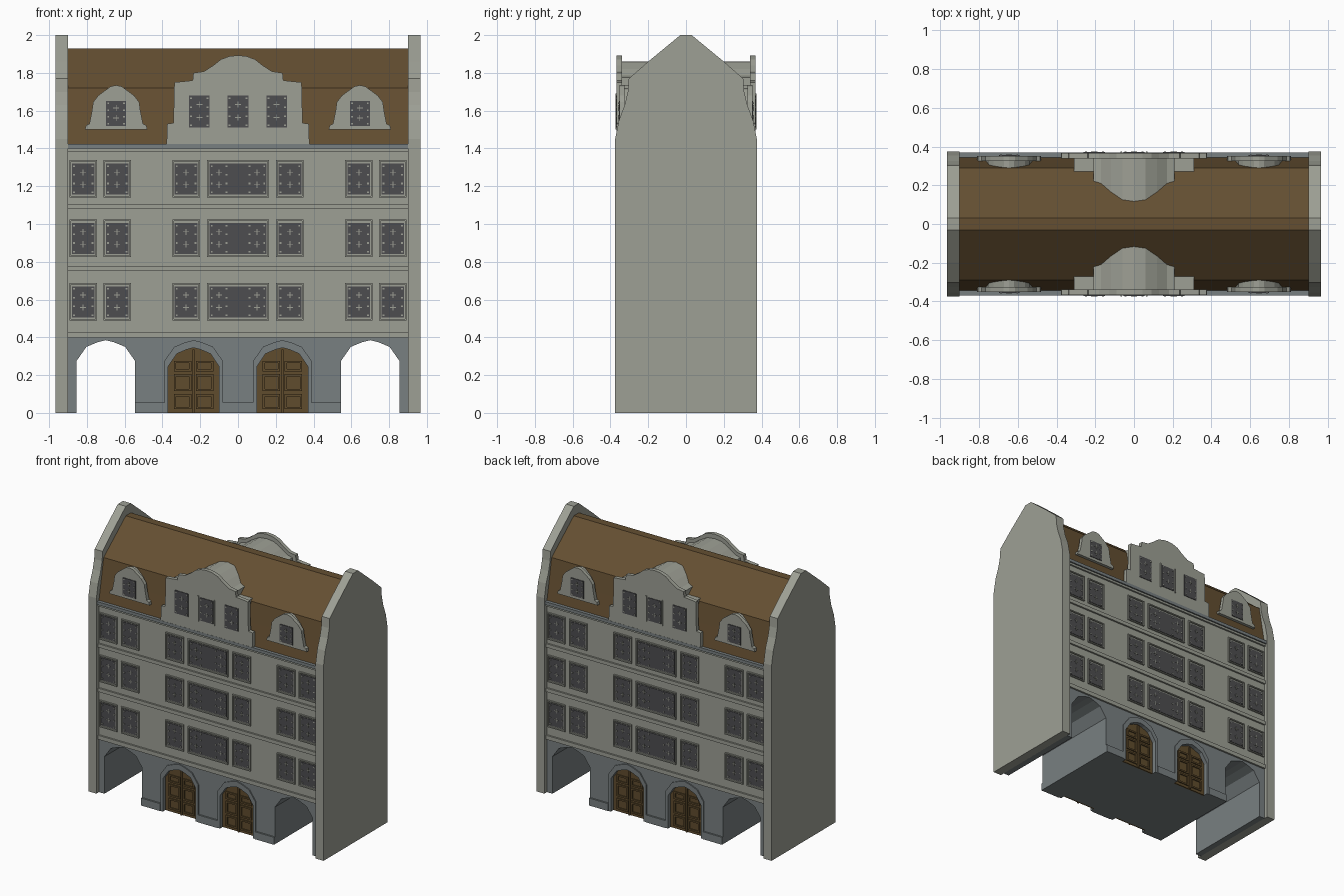
import bpy, bmesh

if "Cube" in bpy.data.objects:
    bpy.data.objects.remove(bpy.data.objects["Cube"])

def mat(name, rgb):
    m = bpy.data.materials.new(name)
    m.diffuse_color = (*rgb, 1)
    m.use_nodes = True
    m.node_tree.nodes["Principled BSDF"].inputs["Base Color"].default_value = m.diffuse_color
    return m

STONE = mat("light_stone", (0.34, 0.35, 0.30))
BASE = mat("blue_grey_stone", (0.19, 0.215, 0.22))
ROOF = mat("brown_tiles", (0.128, 0.078, 0.031))
WOOD = mat("brown_wood", (0.115, 0.072, 0.026))
GLASS = mat("dark_glass", (0.075, 0.075, 0.08))

def finish(bm, name, material):
    bmesh.ops.recalc_face_normals(bm, faces=bm.faces)
    me = bpy.data.meshes.new(name)
    bm.to_mesh(me)
    bm.free()
    me.materials.append(material)
    ob = bpy.data.objects.new(name, me)
    bpy.context.collection.objects.link(ob)
    return ob

def prism(name, pts, a, b, material, axis="y", s=1):
    """Extrude a 2D outline between a and b; s=-1 turns it to the rear."""
    bm = bmesh.new()
    place = (lambda p, d: (s * p[0], s * d, p[1])) if axis == "y" else (lambda p, d: (d, p[0], p[1]))
    lo = [bm.verts.new(place(p, a)) for p in pts]
    hi = [bm.verts.new(place(p, b)) for p in pts]
    bm.faces.new(lo)
    bm.faces.new(hi[::-1])
    for i in range(len(pts)):
        j = (i + 1) % len(pts)
        bm.faces.new((lo[i], hi[i], hi[j], lo[j]))
    return finish(bm, name, material)

def boxes(name, items, material, s=1):
    """Join boxes given as (x0, x1, y0, y1, z0, z1)."""
    bm = bmesh.new()
    for x0, x1, y0, y1, z0, z1 in items:
        r = bmesh.ops.create_cube(bm, size=1)
        for v in r["verts"]:
            v.co = (s * (x1 if v.co.x > 0 else x0), s * (y1 if v.co.y > 0 else y0),
                    z1 if v.co.z > 0 else z0)
    return finish(bm, name, material)

def mirrored(half):
    """Complete a left half outline that ends at the centre line."""
    return half + [(-x, z) for x, z in reversed(half) if abs(x) > 1e-6]

def arch(cx, w, spring, top):
    """Faceted arch outline from left foot to right foot."""
    h = top - spring
    return [(cx - w, 0), (cx - w, spring), (cx - w * .66, spring + h * .68), (cx - w * .28, top - h * .1),
            (cx, top), (cx + w * .28, top - h * .1), (cx + w * .66, spring + h * .68), (cx + w, spring), (cx + w, 0)]

WALL = -0.345
W = 0.903

# Side walls with curved gable tops
half = [(-.375, 0), (-.375, 1.45), (-.355, 1.55), (-.325, 1.63), (-.308, 1.70), (-.303, 1.77), (-.20, 1.86), (-.03, 2.0)]
for side, a, b in (("left", -.965, -.9), ("right", .9, .965)):
    prism(side + "_side_wall", mirrored(half), a, b, STONE, "x")

# Main storeys and roof
boxes("upper_storeys", [(-W, W, WALL, -WALL, .40, 1.40)], STONE)
prism("roof", mirrored([(-.345, 1.42), (-.315, 1.58), (-.29, 1.72), (-.03, 1.93)]), -W, W, ROOF, "x")

# Ground floor core with two open passages
side_arch = lambda c: arch(c, .155, .275, .385)
door_cx = (-.235, .235)
core = [(-W, 0)] + side_arch(-.7) + side_arch(.7) + [(W, 0), (W, .40), (-W, .40)]
prism("ground_floor", core, -.312, .312, BASE)

def frame_bars(x0, x1, z0, z1, t, y0, y1):
    return [(x0, x0 + t, y0, y1, z0, z1), (x1 - t, x1, y0, y1, z0, z1),
            (x0 + t, x1 - t, y0, y1, z0, z0 + t), (x0 + t, x1 - t, y0, y1, z1 - t, z1)]

def crosses(cx, w, z0, z1, y0, y1):
    """Small light glazing crosses and edge studs of one window."""
    out = []
    h = z1 - z0
    for f in (.32, .72):
        z = z0 + f * h
        out += [(cx - .016, cx + .016, y0, y1, z - .002, z + .002),
                (cx - .002, cx + .002, y0, y1, z - .016, z + .016)]
    for f in (.08, .36, .64, .92):
        z = z0 + f * h
        for k in (-1, 1):
            x = cx + k * (w - .011)
            out.append((x - .005, x + .005, y0, y1, z - .004, z + .004))
    return out

for s, tag in ((1, "front_"), (-1, "rear_")):
    # Ground floor facing with recessed doorways
    outline = [(-W, 0)] + side_arch(-.7)
    for c in door_cx:
        outline += arch(c, .135, .245, .345)
    outline += side_arch(.7) + [(W, 0), (W, .40), (-W, .40)]
    prism(tag + "arcade", outline, WALL, -.312, BASE, s=s)
    boxes(tag + "plinths", [(a, b, -.357, WALL, 0, .055)
                            for a, b in ((-.545, -.39), (-.08, .08), (.39, .545))], BASE, s)
    for c in door_cx:
        # Door surround, leaf and raised panels
        outer, inner = arch(c, .155, .275, .385), arch(c, .135, .245, .345)
        prism(tag + "door_surround", outer + inner[::-1], -.353, WALL, BASE, s=s)
        prism(tag + "door", arch(c, .135, .245, .345), -.322, -.311, WOOD, s=s)
        panels = []
        for k in (-1, 1):
            for z0, z1 in ((.02, .10), (.115, .205), (.22, .275)):
                a, b = sorted((c + k * .012, c + k * .105))
                panels += frame_bars(a, b, z0, z1, .012, -.330, -.322)
        panels.append((c - .006, c + .006, -.332, -.322, 0, .335))
        boxes(tag + "door_panels", panels, WOOD, s)

    # String courses and cornice
    boxes(tag + "string_courses", [(-W, W, -.358, WALL, a, b)
                                   for a, b in ((.397, .427), (.75, .777), (1.08, 1.107), (1.385, 1.402))], STONE, s)
    boxes(tag + "cornice", [(-W, W, -.368, -.30, 1.40, 1.423)], BASE, s)

    # Storey windows
    frames, panes, bars = [], [], []
    for z in (.505, .84, 1.155):
        for cx, w in ((-.82, .06), (-.64, .06), (-.275, .06), (0, .152), (.275, .06), (.64, .06), (.82, .06)):
            frames += frame_bars(cx - w - .013, cx + w + .013, z - .015, z + .183, .008, -.356, WALL)
            panes.append((cx - w, cx + w, -.349, WALL, z, z + .165))
            for c in ((cx,) if w < .1 else (-.1, .1)):
                bars += crosses(c, .05 if w > .1 else w, z, z + .165, -.352, -.349)

    # Central gable with its roof body
    gable = mirrored([(-.378, 1.42), (-.375, 1.53), (-.342, 1.535), (-.337, 1.75), (-.24, 1.76), (-.236, 1.80),
                      (-.18, 1.808), (-.13, 1.84), (-.09, 1.872), (-.045, 1.888), (0, 1.893)])
    prism(tag + "gable", gable, -.367, -.338, STONE, s=s)
    body = mirrored([(-.31, 1.42), (-.31, 1.735), (-.21, 1.735), (-.21, 1.775), (-.17, 1.785),
                     (-.12, 1.82), (-.06, 1.853), (0, 1.86)])
    prism(tag + "gable_body", body, -.34, -.02, STONE, s=s)
    for cx in (-.205, 0, .205):
        panes.append((cx - .055, cx + .055, -.371, -.366, 1.51, 1.68))
        bars += crosses(cx, .055, 1.51, 1.68, -.374, -.371)
    for k in (-1, 1):
        frames.append((k * .066 - .003, k * .066 + .003, -.374, -.366, 1.50, 1.69))

    # Small dormers
    for cx in (-.645, .645):
        shape = mirrored([(-.165, 1.50), (-.16, 1.522), (-.142, 1.53), (-.128, 1.60), (-.122, 1.645),
                          (-.095, 1.68), (-.03, 1.728), (0, 1.735)])
        prism(tag + "dormer", [(x + cx, z) for x, z in shape], -.352, -.325, STONE, s=s)
        prism(tag + "dormer_body", [(x * .86 + cx, z - .015) for x, z in shape], -.33, -.2, STONE, s=s)
        panes.append((cx - .053, cx + .053, -.356, -.351, 1.52, 1.65))
        bars += crosses(cx, .053, 1.52, 1.65, -.359, -.356)

    boxes(tag + "window_frames", frames, STONE, s)
    boxes(tag + "window_panes", panes, GLASS, s)
    boxes(tag + "window_crosses", bars, STONE, s)
